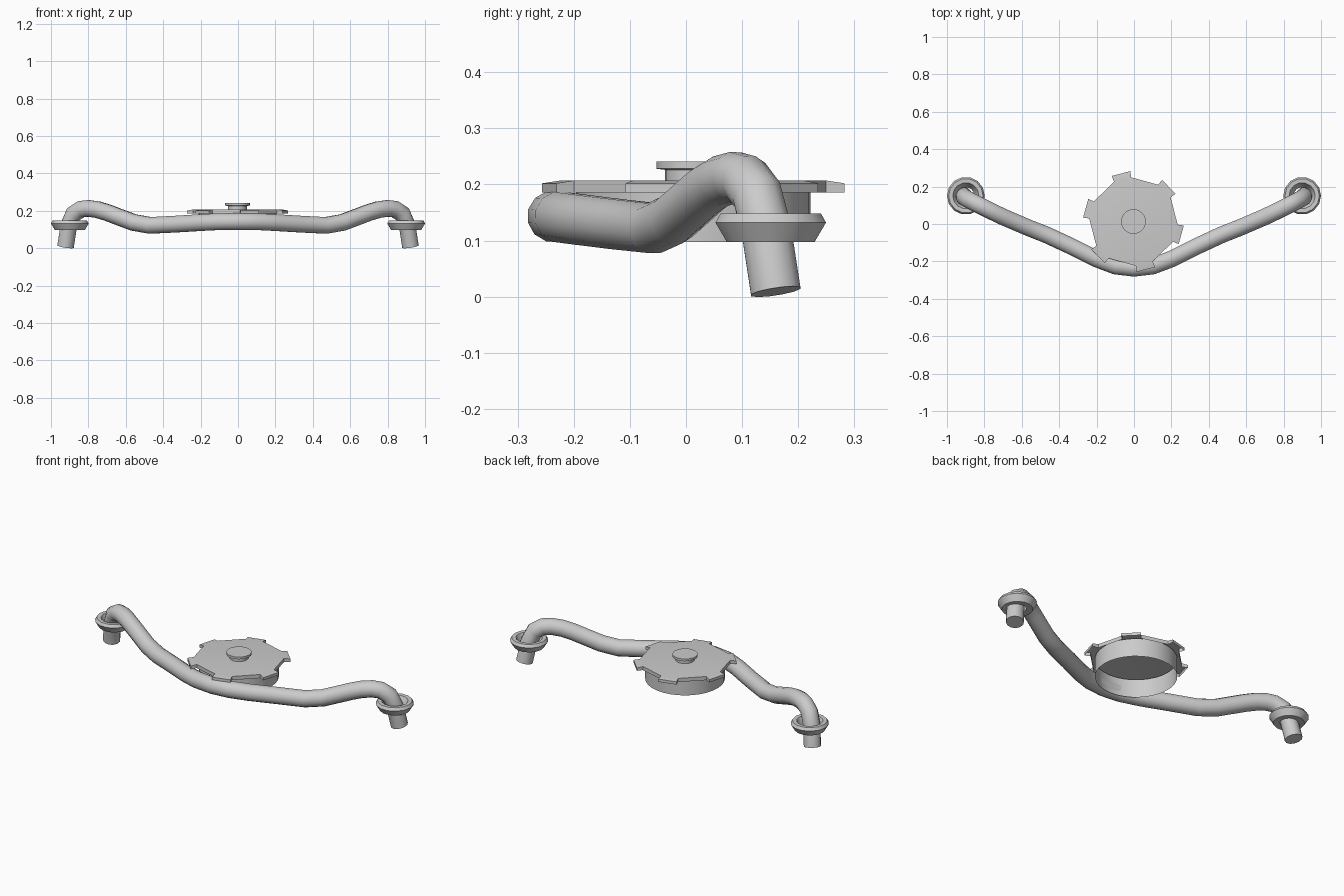
import bpy, bmesh
from math import cos, sin, pi, radians

if "Cube" in bpy.data.objects:
    bpy.data.objects.remove(bpy.data.objects["Cube"])


def add_mesh(name, verts, faces, angle=35):
    me = bpy.data.meshes.new(name)
    me.from_pydata(verts, [], faces)
    bm = bmesh.new()
    bm.from_mesh(me)
    bmesh.ops.recalc_face_normals(bm, faces=bm.faces)
    bm.to_mesh(me)
    bm.free()
    ob = bpy.data.objects.new(name, me)
    bpy.context.collection.objects.link(ob)
    smooth(ob, angle)
    return ob


def smooth(ob, angle):
    bpy.ops.object.select_all(action='DESELECT')
    ob.select_set(True)
    bpy.context.view_layer.objects.active = ob
    bpy.ops.object.shade_smooth_by_angle(angle=radians(angle))


def lathe(name, profile, center, sides, closed=False, cap_last=False):
    """Spin an (r, z) profile about a vertical axis through center."""
    cx, cy = center
    verts = [(cx + r * cos(2 * pi * i / sides), cy + r * sin(2 * pi * i / sides), z)
             for r, z in profile for i in range(sides)]
    n = len(profile)
    faces = []
    for k in range(n if closed else n - 1):
        a, b = k * sides, ((k + 1) % n) * sides
        for i in range(sides):
            j = (i + 1) % sides
            faces.append((a + i, a + j, b + j, b + i))
    if cap_last:
        faces.append(tuple(range((n - 1) * sides, n * sides)))
    return add_mesh(name, verts, faces)


# Bent handle tube, mirrored from its right half
half = [(0.1, -0.225, 0.142), (0.2, -0.187, 0.137), (0.33, -0.122, 0.129),
        (0.47, -0.057, 0.122), (0.56, -0.022, 0.138), (0.7, 0.038, 0.191),
        (0.75, 0.062, 0.206), (0.80, 0.087, 0.213), (0.84, 0.107, 0.208),
        (0.88, 0.127, 0.182), (0.905, 0.143, 0.12), (0.922, 0.16, 0.009)]
path = [(-x, y, z) for x, y, z in reversed(half)] + [(0, -0.237, 0.143)] + half
cu = bpy.data.curves.new("handle_tube", 'CURVE')
cu.dimensions = '3D'
cu.bevel_depth = 0.046
cu.bevel_resolution = 4
cu.use_fill_caps = True
sp = cu.splines.new('POLY')
sp.points.add(len(path) - 1)
for p, co in zip(sp.points, path):
    p.co = (*co, 1)
tube = bpy.data.objects.new("handle_tube", cu)
bpy.context.collection.objects.link(tube)
bpy.context.view_layer.objects.active = tube
tube.select_set(True)
bpy.ops.object.convert(target='MESH')
smooth(bpy.context.object, 40)

# Flared collars at both tube ends
collar = [(0.08, 0.097), (0.101, 0.132), (0.092, 0.148), (0.07, 0.147), (0.046, 0.1)]
for side, label in ((-1, "left"), (1, "right")):
    lathe(label + "_collar", collar, (side * 0.899, 0.151), 14, closed=True)

# Hollow cup and stepped button around the hub
hub = (-0.003, 0.013)
lathe("hub_cup", [(0.209, 0.097), (0.209, 0.2)], hub, 32)
lathe("hub_button", [(0.05, 0.207), (0.05, 0.226), (0.066, 0.228), (0.066, 0.241)],
      hub, 24, cap_last=True)

# Six-toothed cover plate with a thin hanging skirt
outline = []
for k in range(6):
    mid = 44.5 + 60 * k
    for da, r, z in ((-11.5, 0.237, 0.207), (-11, 0.27, 0.202),
                     (11, 0.27, 0.202), (11.5, 0.237, 0.207)):
        a = radians(mid + da)
        outline.append((hub[0] + r * cos(a), hub[1] + r * sin(a), z))
n = len(outline)
verts = outline + [(x, y, 0.186) for x, y, z in outline]
faces = [(i, (i + 1) % n, n + (i + 1) % n, n + i) for i in range(n)]
faces += [(4 * k, 4 * k + 1, 4 * k + 2, 4 * k + 3) for k in range(6)]
faces.append(tuple(i for i in range(n) if i % 4 in (0, 3)))
add_mesh("toothed_cover", verts, faces, 15)
